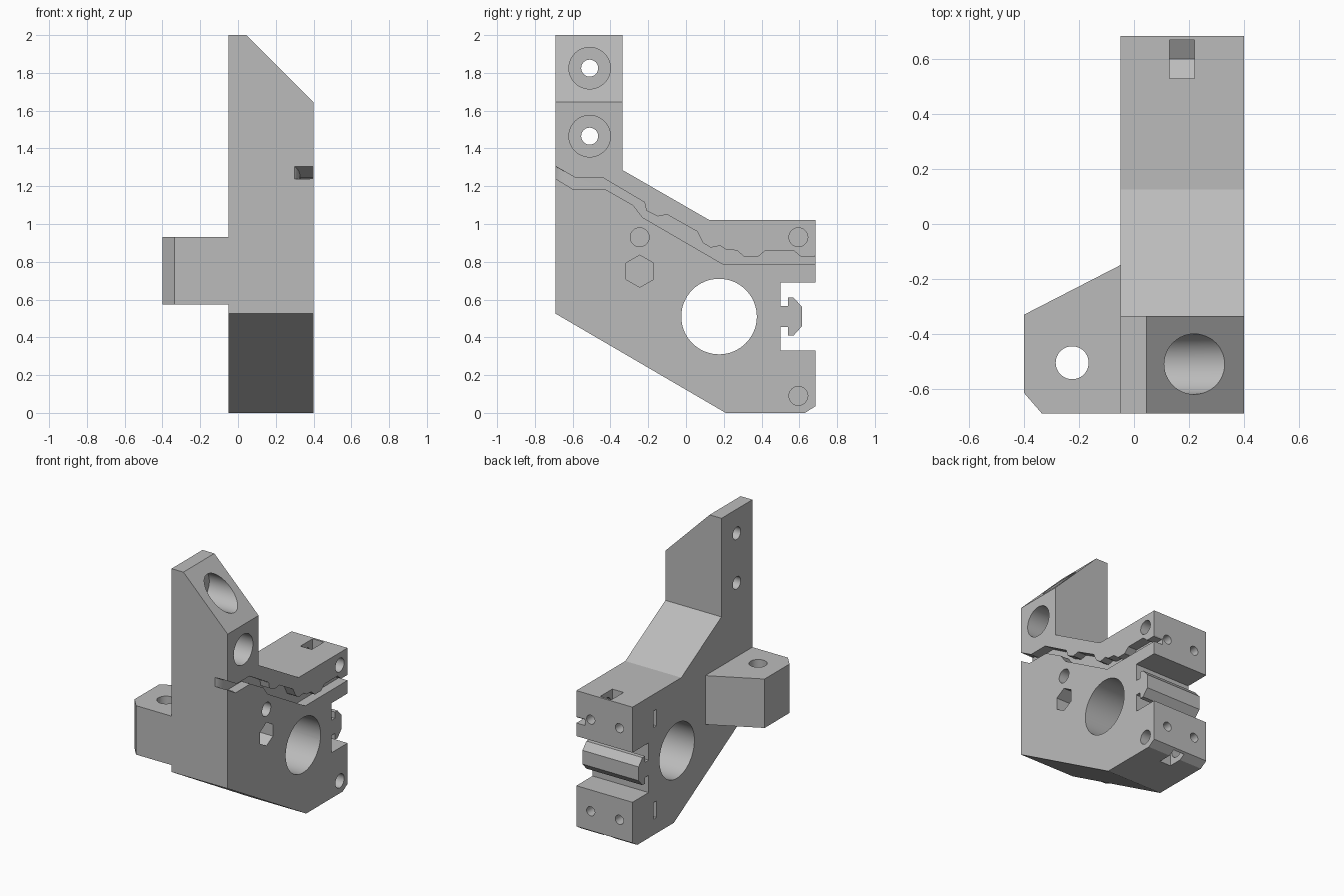
import bpy, bmesh, math
from mathutils import Vector

cube = bpy.data.objects.get("Cube")
if cube:
    bpy.data.objects.remove(cube, do_unlink=True)

grey = bpy.data.materials.new("light_grey")
grey.use_nodes = True
colour = (0.5, 0.5, 0.5, 1)
grey.diffuse_color = colour
grey.node_tree.nodes["Principled BSDF"].inputs["Base Color"].default_value = colour


def prism(name, points, axis, start, end):
    """Extrude a 2D outline along an axis: x takes (y, z), y takes (x, z), z takes (x, y)."""
    place = {"x": lambda p, t: (t, p[0], p[1]),
             "y": lambda p, t: (p[0], t, p[1]),
             "z": lambda p, t: (p[0], p[1], t)}[axis]
    bm = bmesh.new()
    face = bm.faces.new([bm.verts.new(place(p, start)) for p in points])
    step = Vector(place((0, 0), end - start))
    new = bmesh.ops.extrude_face_region(bm, geom=[face])["geom"]
    bmesh.ops.translate(bm, vec=step, verts=[v for v in new if isinstance(v, bmesh.types.BMVert)])
    bmesh.ops.recalc_face_normals(bm, faces=bm.faces)
    mesh = bpy.data.meshes.new(name)
    bm.to_mesh(mesh)
    bm.free()
    mesh.materials.append(grey)
    obj = bpy.data.objects.new(name, mesh)
    bpy.context.collection.objects.link(obj)
    return obj


def ring(u, v, radius, sides=40):
    """Regular outline with a corner pointing up."""
    return [(u + radius * math.sin(math.tau * i / sides),
             v + radius * math.cos(math.tau * i / sides)) for i in range(sides)]


def box(u0, u1, v0, v1):
    return [(u0, v0), (u1, v0), (u1, v1), (u0, v1)]


def combine(target, other, operation="DIFFERENCE"):
    mod = target.modifiers.new(other.name, "BOOLEAN")
    mod.operation = operation
    mod.solver = "EXACT"
    mod.object = other
    bpy.context.view_layer.objects.active = target
    bpy.ops.object.modifier_apply(modifier=mod.name)
    bpy.data.objects.remove(other, do_unlink=True)


LEFT, RIGHT, OUT = 0.4, -0.05, 0.5

# Main plate with the mushroom-shaped rail in its back notch
rail = [(0.5, 0.565), (0.54, 0.565), (0.54, 0.61), (0.57, 0.61), (0.615, 0.56)]
rail += [(y, 1.02 - z) for y, z in reversed(rail)]
outline = [(-0.69, 0.525), (-0.69, 2), (-0.335, 2), (-0.335, 1.285), (0.125, 1.02),
           (0.685, 1.02), (0.685, 0.69), (0.5, 0.69)] + rail + [
           (0.5, 0.33), (0.685, 0.33), (0.685, 0.035), (0.63, 0), (0.21, 0)]
body = prism("bracket_body", outline, "x", RIGHT, LEFT)

# Side mounting tab
tab = [(0, -0.69), (-0.335, -0.69), (-0.4, -0.615), (-0.4, -0.33), (RIGHT, -0.15), (0, -0.15)]
combine(body, prism("side_tab", tab, "z", 0.575, 0.93), "UNION")
combine(body, prism("tab_hole", ring(-0.225, -0.505, 0.06), "z", 0.4, 1.1))

# Sloped top of the tower
combine(body, prism("tower_slope", [(-0.055, 2.1), (0.5, 1.545), (0.5, 2.1)], "y", -0.8, -0.2))

# Belt channel with toothed upper edge
channel = [(-0.69, 1.24), (-0.6, 1.185), (-0.43, 1.185), (-0.28, 1.1), (-0.23, 1.035),
           (0.2, 0.785), (0.7, 0.785), (0.7, 0.86), (0.68, 0.825), (0.61, 0.825), (0.57, 0.86),
           (0.42, 0.86), (0.38, 0.825), (0.31, 0.825), (0.27, 0.86), (0.21, 0.865),
           (0.18, 0.885), (0.13, 0.875), (0.09, 0.9), (0.06, 0.96), (-0.1, 1.05),
           (-0.15, 1.04), (-0.21, 1.07), (-0.22, 1.115), (-0.44, 1.245), (-0.585, 1.245),
           (-0.69, 1.305), (-0.72, 1.32), (-0.72, 1.26)]
combine(body, prism("belt_channel", channel, "x", 0.33, OUT))

# Flared front mouth of the channel
flare = [(0.38, -0.59)] + [(0.28 + 0.05 * math.sin(a * math.pi / 12), -0.7 + 0.11 * (1 - math.cos(a * math.pi / 12)))
                           for a in range(6, -1, -1)] + [(0.38, -0.7)]
mouth = prism("channel_mouth", flare, "z", 0, 0.065)
for v in mouth.data.vertices:  # follow the channel's rise toward the front
    v.co.z += 1.185 - 0.6 * (v.co.y + 0.6)
combine(body, mouth)

# Large bore
combine(body, prism("main_bore", ring(0.175, 0.51, 0.2, 64), "x", -0.2, OUT))

# Tower screw holes with counterbores
for z in (1.825, 1.465):
    combine(body, prism("screw_hole", ring(-0.51, z, 0.045, 32), "x", -0.2, OUT))
    combine(body, prism("counterbore", ring(-0.51, z, 0.11, 48), "x", 0.05, OUT))

# Blind side holes and hexagonal nut pocket
for y, z in ((-0.245, 0.93), (0.595, 0.93), (0.595, 0.09)):
    combine(body, prism("blind_hole", ring(y, z, 0.05, 32), "x", 0.05, OUT))
combine(body, prism("hex_pocket", ring(-0.245, 0.75, 0.085, 6), "x", 0.1, OUT))

# Nut slots from above and below, each ending in a point
for tip, shoulder, mouth_z in ((0.85, 0.89, 1.1), (0.17, 0.13, -0.1)):
    slot = [(0.6, tip), (0.67, shoulder), (0.67, mouth_z), (0.53, mouth_z), (0.53, shoulder)]
    combine(body, prism("nut_slot", slot, "x", 0.13, 0.22))

# Back screw holes and the thin nut slits that meet them
for z in (0.84, 0.175):
    for x in (0.055, 0.285):
        combine(body, prism("back_hole", ring(x, z, 0.033, 24), "y", 0.38, 0.8))
    combine(body, prism("nut_slit", box(0.41, 0.445, z - 0.06, z + 0.06), "x", -0.2, 0.32))

bpy.ops.object.select_all(action="DESELECT")
body.select_set(True)
bpy.context.view_layer.objects.active = body
bpy.ops.object.shade_smooth_by_angle(angle=math.radians(25))
